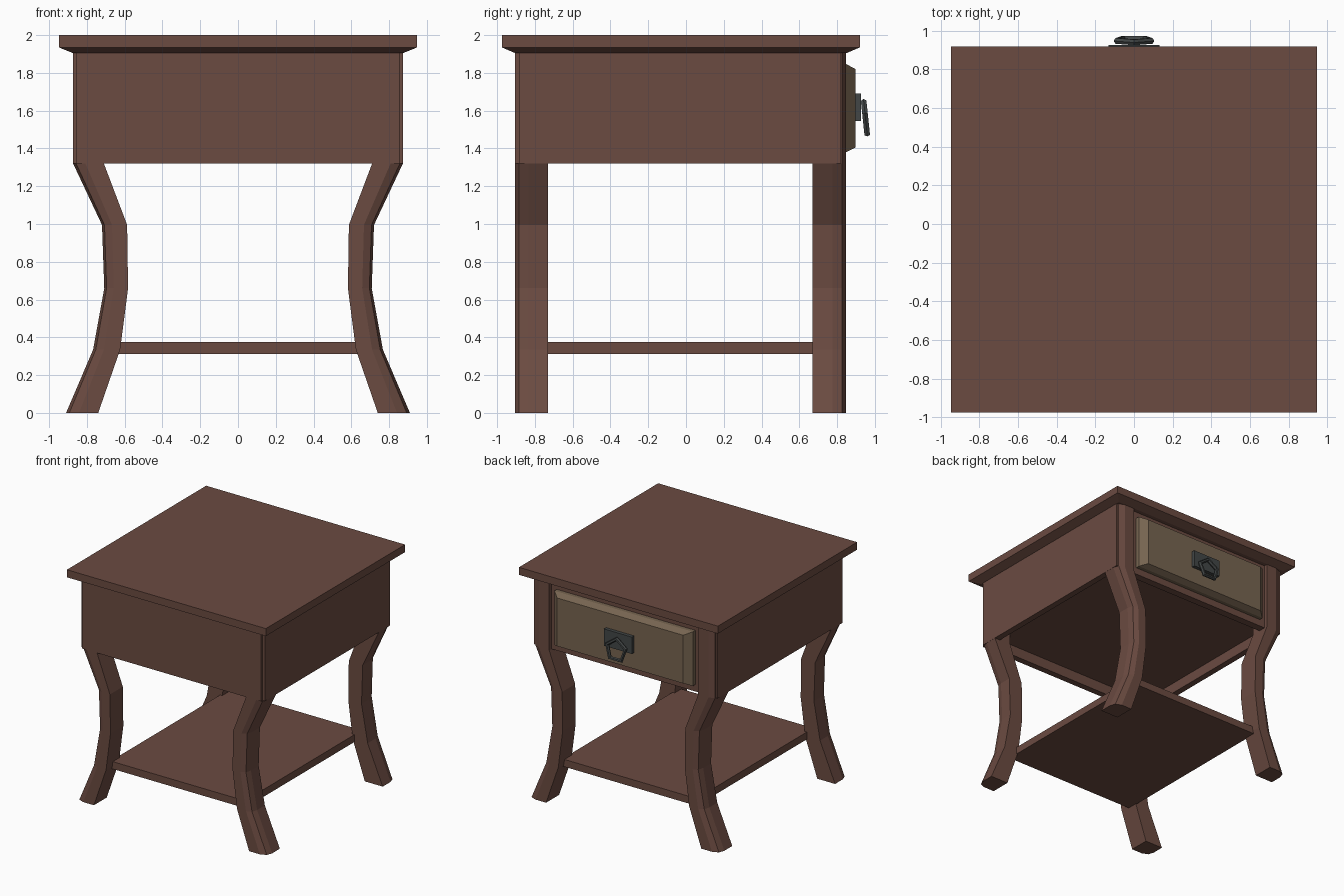
import bpy, bmesh
from math import radians, pi, sin, cos
from mathutils import Matrix, Vector

if "Cube" in bpy.data.objects:
    bpy.data.objects.remove(bpy.data.objects["Cube"])


def material(name, rgb):
    m = bpy.data.materials.new(name)
    m.diffuse_color = (*rgb, 1)
    m.use_nodes = True
    m.node_tree.nodes["Principled BSDF"].inputs["Base Color"].default_value = m.diffuse_color
    return m


BROWN = material("brown_wood", (0.147, 0.070, 0.053))
TAN = material("tan_wood", (0.185, 0.130, 0.082))
IRON = material("dark_iron", (0.055, 0.062, 0.062))


def loft(name, rings, mat, closed=False):
    """Skin a list of matching point rings; cap the ends unless closed."""
    bm = bmesh.new()
    vs = [[bm.verts.new(p) for p in r] for r in rings]
    n, k = len(vs[0]), len(vs)
    for i in range(k if closed else k - 1):
        a, b = vs[i], vs[(i + 1) % k]
        for j in range(n):
            bm.faces.new((a[j], a[(j + 1) % n], b[(j + 1) % n], b[j]))
    if not closed:
        bm.faces.new(vs[0])
        bm.faces.new(vs[-1])
    bmesh.ops.recalc_face_normals(bm, faces=bm.faces)
    me = bpy.data.meshes.new(name)
    bm.to_mesh(me)
    bm.free()
    me.materials.append(mat)
    ob = bpy.data.objects.new(name, me)
    bpy.context.collection.objects.link(ob)
    return ob


def rect_z(x0, x1, y0, y1, z):
    return [(x0, y0, z), (x1, y0, z), (x1, y1, z), (x0, y1, z)]


def rect_y(hx, z0, z1, y):
    return [(-hx, y, z0), (hx, y, z0), (hx, y, z1), (-hx, y, z1)]


def box(name, x0, x1, y0, y1, z0, z1, mat=BROWN):
    return loft(name, [rect_z(x0, x1, y0, y1, z0), rect_z(x0, x1, y0, y1, z1)], mat)


# Table top with sloped underside
loft("table_top", [rect_z(-.875, .875, -.905, .85, 1.905),
                   rect_z(-.948, .948, -.975, .92, 1.935),
                   rect_z(-.948, .948, -.975, .92, 2.0)], BROWN)

# Curved legs: z, inner x, outer x; outer corner is faceted
STATIONS = [(0, .74, .91), (.335, .624, .767), (.66, .582, .708),
            (.995, .587, .72), (1.32, .71, .873), (1.905, .71, .873)]
SECTION = [(0, 0), (1, 0), (1, .6), (.9, .88), (.6, 1), (0, 1)]
for side, sx in (("left", -1), ("right", 1)):
    for end, yi, yo in (("front", -.73, -.905), ("back", .67, .848)):
        rings = [[(sx * (xi + u * (xo - xi)), yi + v * (yo - yi), z) for u, v in SECTION]
                 for z, xi, xo in STATIONS]
        loft(f"{end}_{side}_leg", rings, BROWN)

# Case panels, open underneath with a raised floor
box("front_panel", -.855, .855, -.905, -.85, 1.32, 1.905)
box("left_panel", -.874, -.82, -.883, .82, 1.32, 1.905)
box("right_panel", .82, .874, -.883, .82, 1.32, 1.905)
box("drawer_frame", -.82, .82, .75, .815, 1.32, 1.905)
box("case_floor", -.83, .83, -.86, .76, 1.41, 1.45)

# Lower shelf
box("lower_shelf", -.64, .64, -.82, .77, .312, .375)

# Drawer front with bevelled edge
loft("drawer_front", [rect_y(.66, 1.38, 1.847, .80), rect_y(.66, 1.38, 1.847, .848),
                      rect_y(.60, 1.405, 1.82, .897)], TAN)

# Handle plate and five-sided ring pull
box("handle_plate", -.133, .133, .89, .927, 1.545, 1.69, IRON)
R, r = .093, .017
tilt = Matrix.Translation((0, .951, 1.552)) @ Matrix.Rotation(radians(6), 4, 'X')
rings = []
for i in range(5):
    a = pi / 2 + i * 2 * pi / 5
    rings.append([tilt @ Vector(((R + r * cos(t)) * cos(a), r * sin(t), (R + r * cos(t)) * sin(a)))
                  for t in (j * pi / 3 for j in range(6))])
loft("ring_pull", rings, IRON, closed=True)
